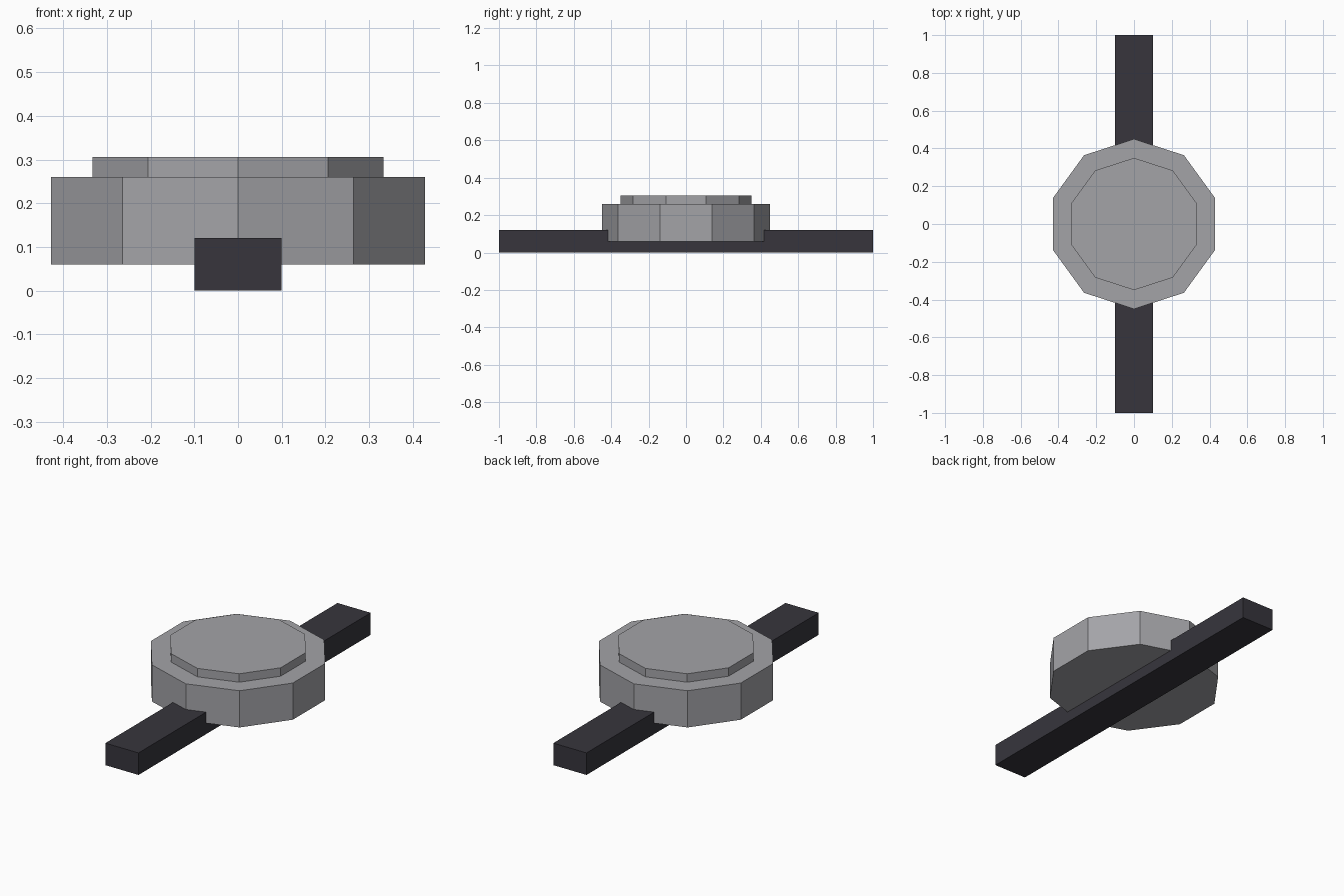
import bpy, bmesh, math
from mathutils import Matrix

if "Cube" in bpy.data.objects:
    bpy.data.objects.remove(bpy.data.objects["Cube"])


def material(name, rgb):
    m = bpy.data.materials.new(name)
    m.diffuse_color = (*rgb, 1.0)
    m.use_nodes = True
    m.node_tree.nodes["Principled BSDF"].inputs["Base Color"].default_value = m.diffuse_color
    return m


def finish(name, bm, mat):
    bmesh.ops.recalc_face_normals(bm, faces=bm.faces)
    mesh = bpy.data.meshes.new(name)
    bm.to_mesh(mesh)
    bm.free()
    mesh.materials.append(mat)
    obj = bpy.data.objects.new(name, mesh)
    bpy.context.collection.objects.link(obj)
    return obj


def decagon_disc(name, radius, z0, z1, mat):
    """Ten-sided prism with corners on the +y and -y axis."""
    bm = bmesh.new()
    ring = [bm.verts.new((radius * math.sin(i * math.tau / 10),
                          radius * math.cos(i * math.tau / 10), z0))
            for i in range(10)]
    base = bm.faces.new(ring)
    ext = bmesh.ops.extrude_face_region(bm, geom=[base], use_keep_orig=True)
    top = [g for g in ext["geom"] if isinstance(g, bmesh.types.BMVert)]
    bmesh.ops.translate(bm, verts=top, vec=(0, 0, z1 - z0))
    return finish(name, bm, mat)


metal = material("grey metal", (0.37, 0.37, 0.39))
dark = material("dark strap", (0.038, 0.036, 0.046))

# Long flat strap running front to back
bm = bmesh.new()
bmesh.ops.create_cube(bm, size=1, matrix=Matrix.Translation((0, 0, 0.06))
                      @ Matrix.Diagonal((0.2, 2.0, 0.12, 1)))
finish("strap", bm, dark)

# Case body and the smaller raised disc on top
decagon_disc("case", 0.45, 0.06, 0.26, metal)
decagon_disc("raised_face", 0.35, 0.26, 0.306, metal)
